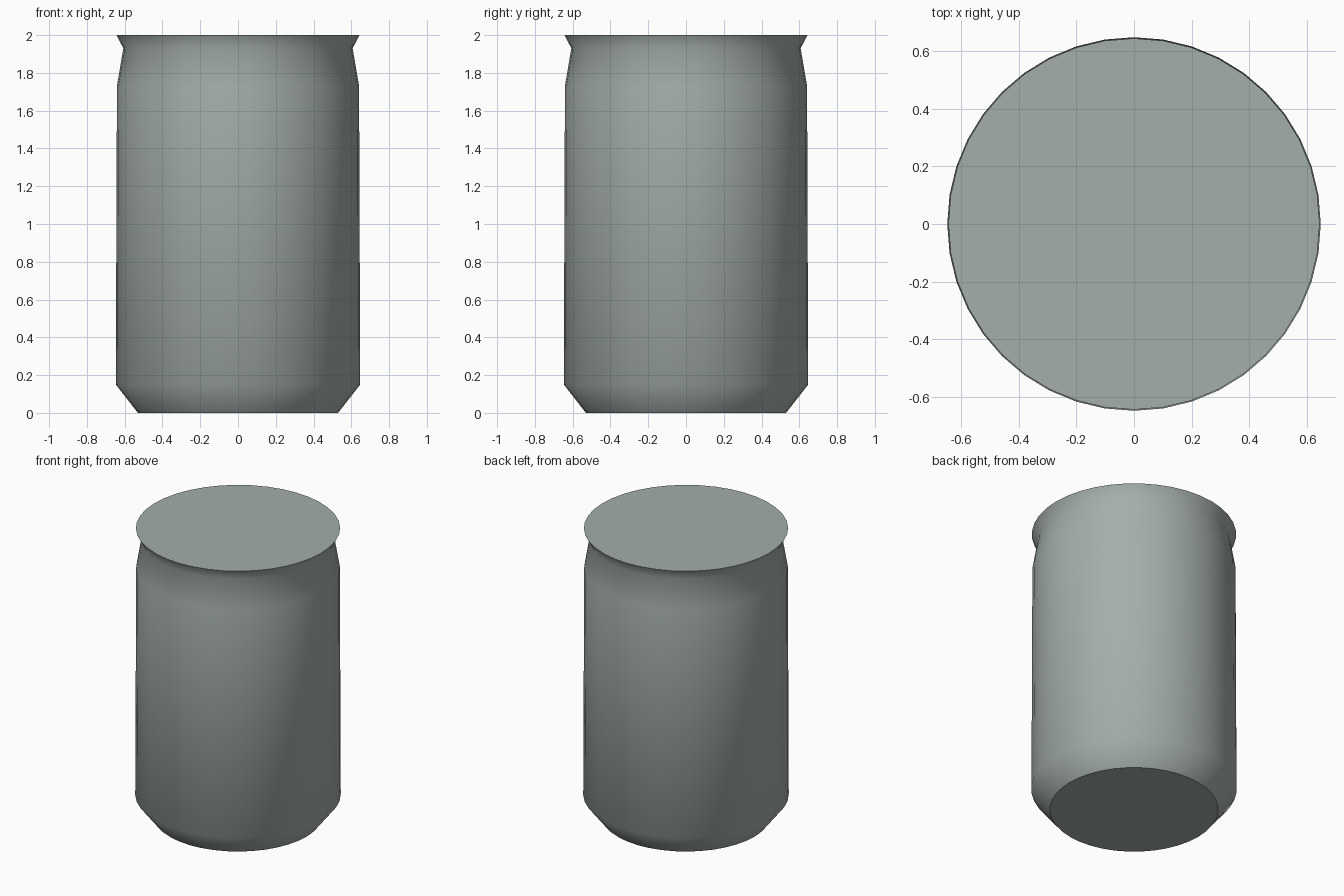
import bpy
import bmesh
from math import cos, sin, tau, radians

cube = bpy.data.objects.get("Cube")
if cube:
    bpy.data.objects.remove(cube, do_unlink=True)

SIDES = 40
# Radius and height of each ring, from the base up to the rim
PROFILE = [(0.53, 0), (0.647, 0.15), (0.641, 1.73), (0.607, 1.93), (0.643, 2)]

# Single grey-green metal colour
metal = bpy.data.materials.new("grey_green_metal")
metal.use_nodes = True
colour = (0.37, 0.425, 0.405, 1)
metal.diffuse_color = colour
metal.node_tree.nodes["Principled BSDF"].inputs["Base Color"].default_value = colour

# Can body: stacked rings joined by quads, closed by flat caps
bm = bmesh.new()
rings = [[bm.verts.new((r * cos(tau * i / SIDES), r * sin(tau * i / SIDES), z))
          for i in range(SIDES)] for r, z in PROFILE]
for low, high in zip(rings, rings[1:]):
    for i in range(SIDES):
        j = (i + 1) % SIDES
        bm.faces.new((low[i], low[j], high[j], high[i]))
bm.faces.new(rings[0][::-1])
bm.faces.new(rings[-1])

mesh = bpy.data.meshes.new("can_body")
bm.to_mesh(mesh)
bm.free()
mesh.materials.append(metal)
can = bpy.data.objects.new("can_body", mesh)
bpy.context.collection.objects.link(can)

# Smooth wall with crisp cap edges
bpy.ops.object.select_all(action="DESELECT")
can.select_set(True)
bpy.context.view_layer.objects.active = can
bpy.ops.object.shade_smooth_by_angle(angle=radians(45))
